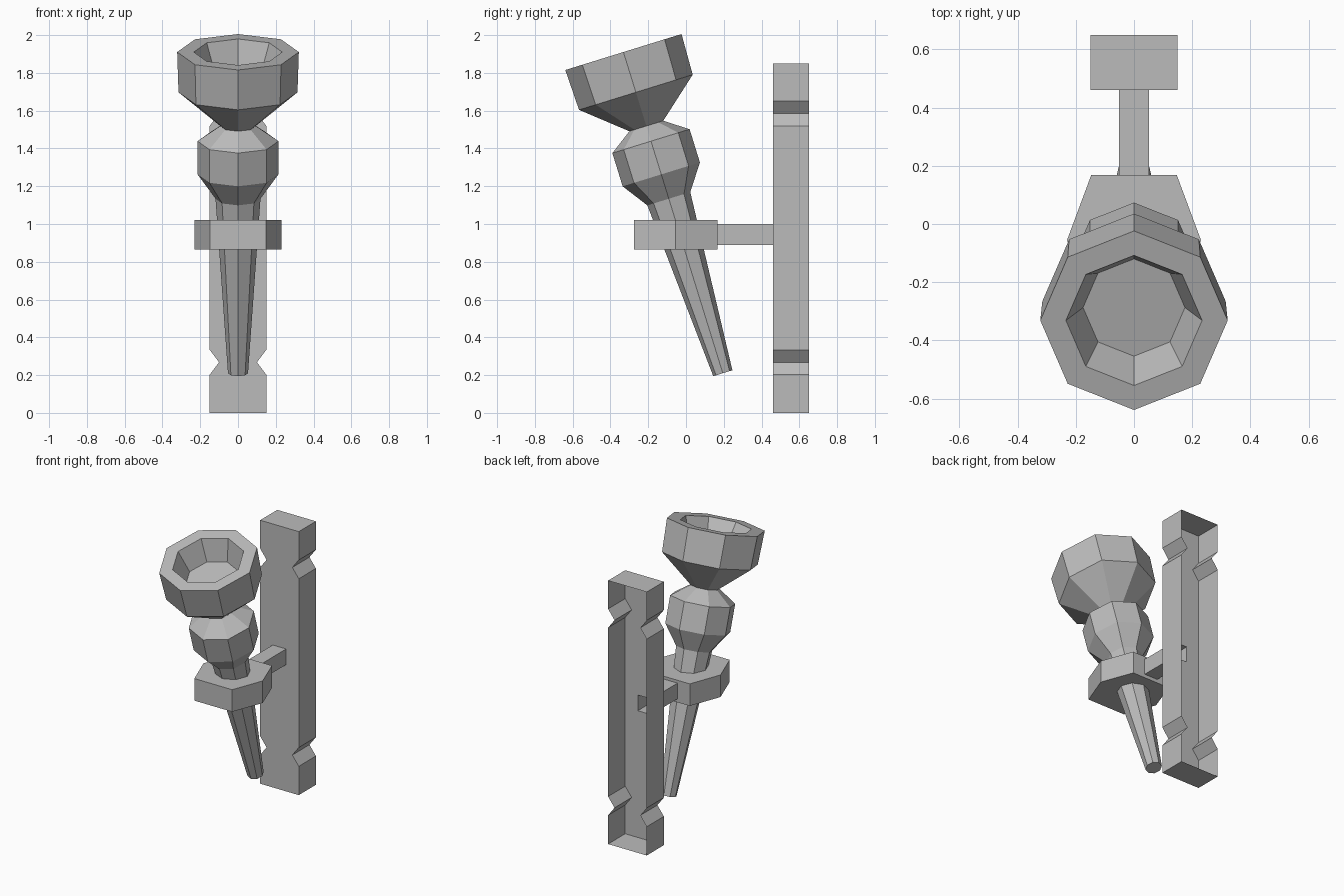
import bpy
import bmesh
import math
from mathutils import Matrix, Vector

if "Cube" in bpy.data.objects:
    bpy.data.objects.remove(bpy.data.objects["Cube"], do_unlink=True)

grey = bpy.data.materials.new("plain_grey")
grey.use_nodes = True
GREY = (0.5, 0.5, 0.5, 1)
grey.diffuse_color = GREY
grey.node_tree.nodes["Principled BSDF"].inputs["Base Color"].default_value = GREY


def finish(name, bm):
    bmesh.ops.recalc_face_normals(bm, faces=bm.faces)
    mesh = bpy.data.meshes.new(name)
    bm.to_mesh(mesh)
    bm.free()
    mesh.materials.append(grey)
    obj = bpy.data.objects.new(name, mesh)
    bpy.context.collection.objects.link(obj)
    return obj


def polygon(bm, points):
    return bm.faces.new([bm.verts.new(p) for p in points])


def extrude_verts(geom):
    return [g for g in geom if isinstance(g, bmesh.types.BMVert)]


# Torch: octagonal rings lofted along a tilted axis, from tip to inside of bowl
def make_torch():
    profile = [(0, 0.053), (0.967, 0.119), (1.102, 0.214), (1.286, 0.214),
               (1.37, 0.094), (1.557, 0.315), (1.78, 0.322),
               (1.78, 0.234), (1.63, 0.175)]
    sides = 8
    bm = bmesh.new()
    rings = []
    for height, radius in profile:
        angles = [math.tau * i / sides for i in range(sides)]
        rings.append([bm.verts.new((radius * math.cos(a), radius * math.sin(a), height))
                      for a in angles])
    for low, high in zip(rings, rings[1:]):
        for i in range(sides):
            j = (i + 1) % sides
            bm.faces.new((low[i], low[j], high[j], high[i]))
    bm.faces.new(rings[0][::-1])
    bm.faces.new(rings[-1])
    tilt = Matrix.Translation((0, 0.195, 0.21)) @ Matrix.Rotation(math.radians(17.2), 4, 'X')
    bm.transform(tilt)
    return finish("torch", bm)


# Holder: solid hexagonal collar around the handle
def make_collar():
    bm = bmesh.new()
    half = [(0.147, 0.168), (0.23, -0.055), (0.147, -0.275)]
    outline = half + [(-x, y) for x, y in reversed(half)]
    face = polygon(bm, [(x, y, 0.865) for x, y in outline])
    geom = bmesh.ops.extrude_face_region(bm, geom=[face], use_keep_orig=True)["geom"]
    bmesh.ops.translate(bm, verts=extrude_verts(geom), vec=(0, 0, 0.155))
    return finish("holder_collar", bm)


# Wall bracket: open-backed notched shell with a hollow arm pulled from its front
def make_bracket():
    front, back, top = 0.46, 0.65, 1.85
    bm = bmesh.new()
    side = [(0.15, 0)]
    for z in (0.268, 1.585):
        side += [(0.15, z - 0.066), (0.1, z), (0.15, z + 0.066)]
    side.append((0.15, top))
    outline = side + [(-x, z) for x, z in reversed(side)]
    polygon(bm, [(x, front, z) for x, z in outline])

    # Rim walls go back from the outline
    geom = bmesh.ops.extrude_edge_only(bm, edges=bm.edges[:])["geom"]
    bmesh.ops.translate(bm, verts=extrude_verts(geom), vec=(0, back - front, 0))

    # Cut the arm socket out of the front plate
    for co, normal in (((0, 0, 0.89), (0, 0, 1)), ((0, 0, 1.0), (0, 0, 1)),
                       ((0.052, 0, 0), (1, 0, 0)), ((-0.052, 0, 0), (1, 0, 0))):
        plate = [f for f in bm.faces if all(abs(v.co.y - front) < 1e-4 for v in f.verts)]
        edges = list({e for f in plate for e in f.edges})
        verts = list({v for f in plate for v in f.verts})
        bmesh.ops.bisect_plane(bm, geom=plate + edges + verts,
                               plane_co=co, plane_no=normal)
    socket = min(bm.faces, key=lambda f: (f.calc_center_median()
                                          - Vector((0, front, 0.945))).length)
    rim = socket.edges[:]
    bmesh.ops.delete(bm, geom=[socket], context='FACES_ONLY')
    geom = bmesh.ops.extrude_edge_only(bm, edges=rim)["geom"]
    bmesh.ops.translate(bm, verts=extrude_verts(geom), vec=(0, 0.168 - front, 0))
    return finish("wall_bracket", bm)


make_torch()
make_collar()
make_bracket()
